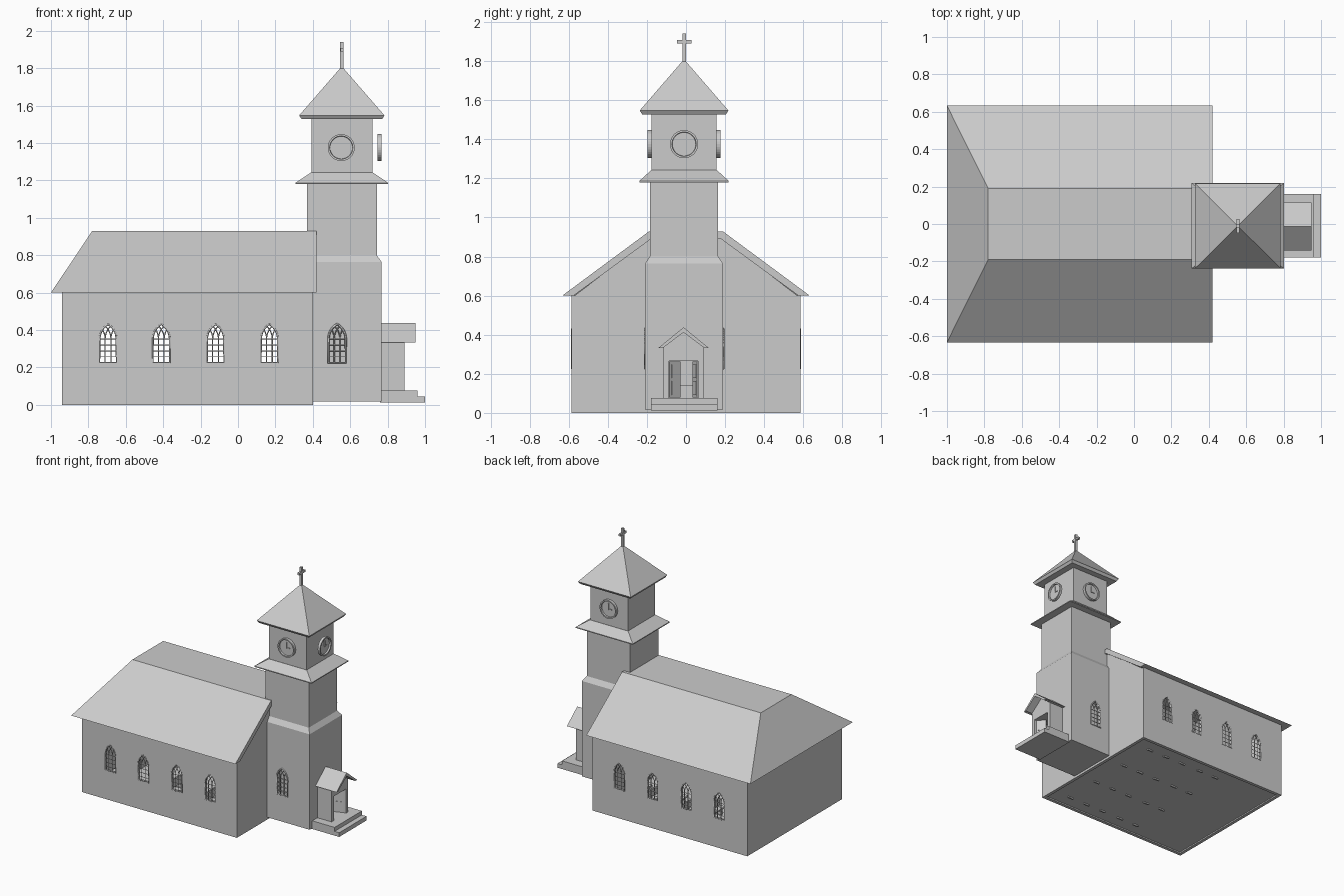
import bpy, bmesh
from math import pi, cos, sin, acos, radians, sqrt
from mathutils import Matrix, Vector

if "Cube" in bpy.data.objects:
    bpy.data.objects.remove(bpy.data.objects["Cube"])

CY = -0.01                      # tower centre line
TX = 0.555


def add(name, bm):
    bmesh.ops.remove_doubles(bm, verts=bm.verts, dist=1e-5)
    bmesh.ops.recalc_face_normals(bm, faces=bm.faces)
    me = bpy.data.meshes.new(name)
    bm.to_mesh(me)
    bm.free()
    ob = bpy.data.objects.new(name, me)
    bpy.context.collection.objects.link(ob)
    return ob


def loft(bm, rings, close=True):
    rings = [[bm.verts.new(p) for p in r] for r in rings]
    n = len(rings[0])
    for a, b in zip(rings, rings[1:]):
        for i in range(n):
            bm.faces.new((a[i], a[(i + 1) % n], b[(i + 1) % n], b[i]))
    if close:
        bm.faces.new(rings[0])
        bm.faces.new(rings[-1])


def put_boxes(bm, boxes):
    for x0, x1, y0, y1, z0, z1 in boxes:
        loft(bm, [[(x0, y0, z), (x1, y0, z), (x1, y1, z), (x0, y1, z)] for z in (z0, z1)])


def boxes(name, *bs):
    bm = bmesh.new()
    put_boxes(bm, bs)
    return add(name, bm)


def prisms(name, axis, *items):
    """Each item: (outline, start, end), extruded along x or y."""
    bm = bmesh.new()
    for pts, a, b in items:
        loft(bm, [[(t, u, v) if axis == 'x' else (u, t, v) for u, v in pts] for t in (a, b)])
    return add(name, bm)


def tower_part(name, levels):
    bm = bmesh.new()
    loft(bm, [[(TX + sx * hx, CY + sy * hy, z) for sx, sy in ((-1, -1), (1, -1), (1, 1), (-1, 1))]
              for hx, hy, z in levels])
    return add(name, bm)


def bake(ob):
    dg = bpy.context.evaluated_depsgraph_get()
    return bpy.data.meshes.new_from_object(ob.evaluated_get(dg))


def cut(ob, cutter):
    m = ob.modifiers.new("cut", 'BOOLEAN')
    m.operation, m.object, m.solver = 'DIFFERENCE', cutter, 'EXACT'
    me = bake(ob)
    ob.modifiers.clear()
    ob.data = me
    bpy.data.objects.remove(cutter)


# ---- pointed windows: outline and tracery ----
W, Z0, ZS = 0.046, 0.225, 0.352


def arc(xi, side, n=8):
    """Arc rising from the springing at xi until it meets the outer arch."""
    end = acos(0.75 - side * xi / (4 * W))
    return [(xi - side * 2 * W + side * 2 * W * cos(end * i / n), ZS + 2 * W * sin(end * i / n))
            for i in range(n + 1)]


OUTLINE = [(-W, Z0), (W, Z0)] + arc(W, 1) + arc(-W, -1)[::-1][1:]


def outline(cx):
    return [(cx + x, z) for x, z in OUTLINE[:2] + OUTLINE[2:]]


OUTLINE = [p for p in OUTLINE if p != (None, None)]


def window_mesh():
    cu = bpy.data.curves.new("window_tracery", 'CURVE')
    cu.dimensions, cu.bevel_depth, cu.bevel_resolution = '3D', 0.001, 0

    def line(pts, r, cyclic=False):
        s = cu.splines.new('POLY')
        s.points.add(len(pts) - 1)
        for p, (x, z) in zip(s.points, pts):
            p.co, p.radius = (x, 0, z, 1), r
        s.use_cyclic_u = cyclic

    line(OUTLINE, 6, True)
    for xi in (-W / 3, W / 3):
        line([(xi, Z0), (xi, ZS)], 3)
        line(arc(xi, 1), 3)
        line(arc(xi, -1), 3)
    for k in range(1, 5):
        z = Z0 + k * (ZS - Z0) / 4
        line([(-W, z), (W, z)], 2.5)
    ob = bpy.data.objects.new("window_curve", cu)
    bpy.context.collection.objects.link(ob)
    bpy.context.view_layer.update()
    me = bake(ob)
    bpy.data.objects.remove(ob)
    return me


NAVE_X = (-0.695, -0.41, -0.12, 0.168)
TOWER_X = 0.53
win = window_mesh()
for cx, ys in [(x, (-0.582, 0.582)) for x in NAVE_X] + [(TOWER_X, (CY - 0.2, CY + 0.2))]:
    for y in ys:
        ob = bpy.data.objects.new("window_tracery", win)
        ob.location = (cx, y, 0)
        bpy.context.collection.objects.link(ob)


def passage():
    return boxes("passage_cutter", (0.3, 0.95, -0.087, 0.062, 0.076, 0.265))


# ---- nave walls, gable and floor ----
walls = boxes("nave_walls", (-0.94, 0.40, -0.585, 0.585, 0, 0.6))
cut(walls, boxes("inside_cutter", (-0.915, 0.375, -0.56, 0.56, -0.1, 0.7)))
cut(walls, prisms("window_cutter", 'y', *[(outline(x), -0.7, 0.7) for x in NAVE_X]))
cut(walls, passage())
prisms("front_gable", 'x', ([(-0.57, 0.6), (0.57, 0.6), (0.175, 0.9), (-0.175, 0.9)], 0.375, 0.40))
boxes("nave_floor", (-0.917, 0.377, -0.562, 0.562, 0.01, 0.025))
boxes("altar_platform", (-0.917, -0.6, -0.562, 0.562, 0.025, 0.05))
boxes("altar", (-0.82, -0.76, -0.12, 0.12, 0.05, 0.14))

# ---- nave roof: flat-topped shell, hipped at the back, open at the front ----
bm = bmesh.new()


def roof_skin(xb, w, xt, wt, zt, xf=0.42, z=0.6):
    return [bm.verts.new(p) for p in (
        (xf, -w, z), (xb, -w, z), (xb, w, z), (xf, w, z),
        (xf, -wt, zt), (xt, -wt, zt), (xt, wt, zt), (xf, wt, zt))]


outer = roof_skin(-1.0, 0.633, -0.78, 0.19, 0.928)
inner = roof_skin(-0.945, 0.575, -0.75, 0.175, 0.893)
for s in (outer, inner):
    for f in ((0, 1, 5, 4), (1, 2, 6, 5), (2, 3, 7, 6), (4, 5, 6, 7)):
        bm.faces.new([s[i] for i in f])
for i, j in ((0, 1), (1, 2), (2, 3), (0, 4), (4, 7), (7, 3)):
    bm.faces.new((outer[i], outer[j], inner[j], inner[i]))
add("nave_roof", bm)

# ---- pews ----
bm = bmesh.new()
for x in (-0.40, -0.25, -0.08, 0.075, 0.23):
    for y in (-0.31, 0.31):
        put_boxes(bm, [(x - 0.025, x + 0.03, y - 0.19, y + 0.19, 0.065, 0.075),
                       (x + 0.02, x + 0.03, y - 0.19, y + 0.19, 0.075, 0.13)])
        put_boxes(bm, [(x - 0.025, x + 0.025, y + d - 0.006, y + d + 0.006, 0.0, 0.066)
                       for d in (-0.15, 0.15)])
add("pews", bm)

# ---- tower ----
tower = tower_part("tower_shaft", [(0.212, 0.2, 0.018), (0.212, 0.2, 0.764),
                                   (0.187, 0.175, 0.80), (0.187, 0.175, 1.19)])
cut(tower, passage())
cut(tower, prisms("tower_window_cutter", 'y', (outline(TOWER_X), CY - 0.3, CY - 0.17),
                  (outline(TOWER_X), CY + 0.17, CY + 0.3)))
tower_part("tower_skirt_roof", [(0.247, 0.228, 1.18), (0.247, 0.228, 1.187), (0.165, 0.168, 1.242)])
tower_part("belfry", [(0.163, 0.167, 1.23), (0.163, 0.167, 1.54)])
tower_part("spire", [(0.215, 0.214, 1.527), (0.228, 0.227, 1.547), (0.003, 0.003, 1.806)])
boxes("cross", (TX - 0.009, TX + 0.009, CY - 0.009, CY + 0.009, 1.79, 1.94),
      (TX - 0.008, TX + 0.008, CY - 0.037, CY + 0.037, 1.89, 1.907))

# ---- clocks: face with raised rim, plus hands ----
bm = bmesh.new()
prof = [(0.0005, -0.008), (0.06, -0.008), (0.062, -0.02), (0.072, -0.02), (0.072, 0.0), (0.0005, 0.0)]
N = 32
loft(bm, [[(r * cos(2 * pi * i / N), y, r * sin(2 * pi * i / N)) for i in range(N)] for r, y in prof])
put_boxes(bm, [(-0.003, 0.003, -0.014, -0.007, -0.004, 0.045),
               (-0.003, 0.026, -0.013, -0.007, -0.003, 0.003)])
clock = add("clock", bm)
clock.location = (TX - 0.003, CY - 0.167, 1.375)
for loc, a in (((0.747, CY, 1.375), 90), ((TX - 0.003, CY + 0.167, 1.375), 180)):
    c = clock.copy()
    c.location, c.rotation_euler.z = loc, radians(a)
    bpy.context.collection.objects.link(c)

# ---- porch ----
PY = -0.0125
porch = prisms("porch_walls", 'x', ([(PY - 0.102, 0.07), (PY + 0.102, 0.07), (PY + 0.102, 0.34),
                                    (PY, 0.42), (PY - 0.102, 0.34)], 0.76, 0.89))
cut(porch, passage())
prisms("porch_roof", 'x', ([(PY - 0.128, 0.333), (PY - 0.105, 0.333), (PY, 0.412), (PY + 0.105, 0.333),
                            (PY + 0.128, 0.333), (PY, 0.438)], 0.76, 0.95))
boxes("lower_step", (0.76, 1.0, -0.178, 0.16, 0.012, 0.045))
boxes("upper_step", (0.76, 0.96, -0.178, 0.16, 0.045, 0.076))

# ---- double doors standing ajar, with raised panels ----
for y, s, ang in ((-0.086, 1, 40), (0.061, -1, 70)):
    bm = bmesh.new()
    put_boxes(bm, [(-0.004, 0.004, 0, s * 0.072, 0.078, 0.262)])
    put_boxes(bm, [(-0.007, 0.007, s * 0.012, s * 0.06, z, z + 0.07) for z in (0.092, 0.178)])
    door = add("door_leaf", bm)
    door.location = (0.87, y, 0)
    door.rotation_euler.z = radians(s * ang)
